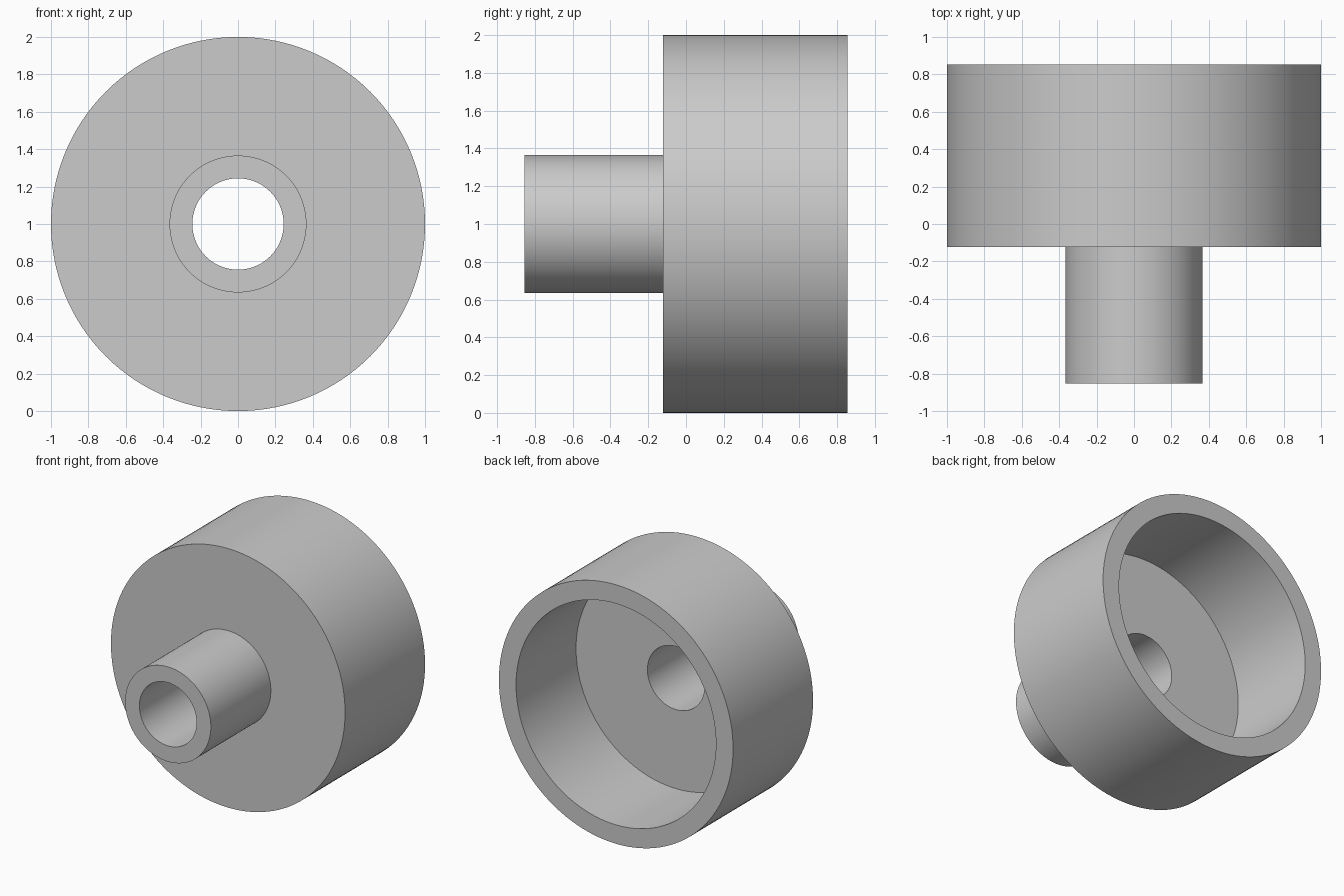
import bpy
import bmesh
import math
from mathutils import Matrix, Vector

old = bpy.data.objects.get("Cube")
if old:
    bpy.data.objects.remove(old, do_unlink=True)

# Plain grey material
grey = bpy.data.materials.new("plain_grey")
grey.use_nodes = True
colour = (0.6, 0.6, 0.6, 1.0)
grey.diffuse_color = colour
grey.node_tree.nodes["Principled BSDF"].inputs["Base Color"].default_value = colour

# Main dimensions
BORE, HUB, CUP_IN, CUP_OUT = 0.244, 0.366, 0.854, 1.0
HUB_FRONT, CUP_FRONT, FLOOR, RIM = -0.854, -0.122, 0.122, 0.854
SEGMENTS = 128


def turned_part(name, profile, material):
    """Turn a closed (radius, y) profile about the y axis at height 1."""
    bm = bmesh.new()
    verts = [bm.verts.new((r, y, 0)) for r, y in profile]
    edges = [bm.edges.new((verts[i - 1], verts[i])) for i in range(len(verts))]
    bmesh.ops.spin(bm, geom=verts + edges, cent=(0, 0, 0), axis=(0, 1, 0),
                   angle=math.tau, steps=SEGMENTS)
    bmesh.ops.remove_doubles(bm, verts=bm.verts, dist=0.0001)
    bmesh.ops.recalc_face_normals(bm, faces=bm.faces)
    bm.transform(Matrix.Translation(Vector((0, 0, 1))))
    mesh = bpy.data.meshes.new(name)
    bm.to_mesh(mesh)
    bm.free()
    mesh.materials.append(material)
    obj = bpy.data.objects.new(name, mesh)
    bpy.context.collection.objects.link(obj)
    bpy.ops.object.select_all(action="DESELECT")
    obj.select_set(True)
    bpy.context.view_layer.objects.active = obj
    bpy.ops.object.shade_smooth_by_angle(angle=math.radians(30))
    return obj


# Hollow cup with a bored hub on its front, turned in one piece
turned_part("cup_with_hub", [
    (BORE, HUB_FRONT), (HUB, HUB_FRONT), (HUB, CUP_FRONT),
    (CUP_OUT, CUP_FRONT), (CUP_OUT, RIM), (CUP_IN, RIM),
    (CUP_IN, FLOOR), (BORE, FLOOR),
], grey)
